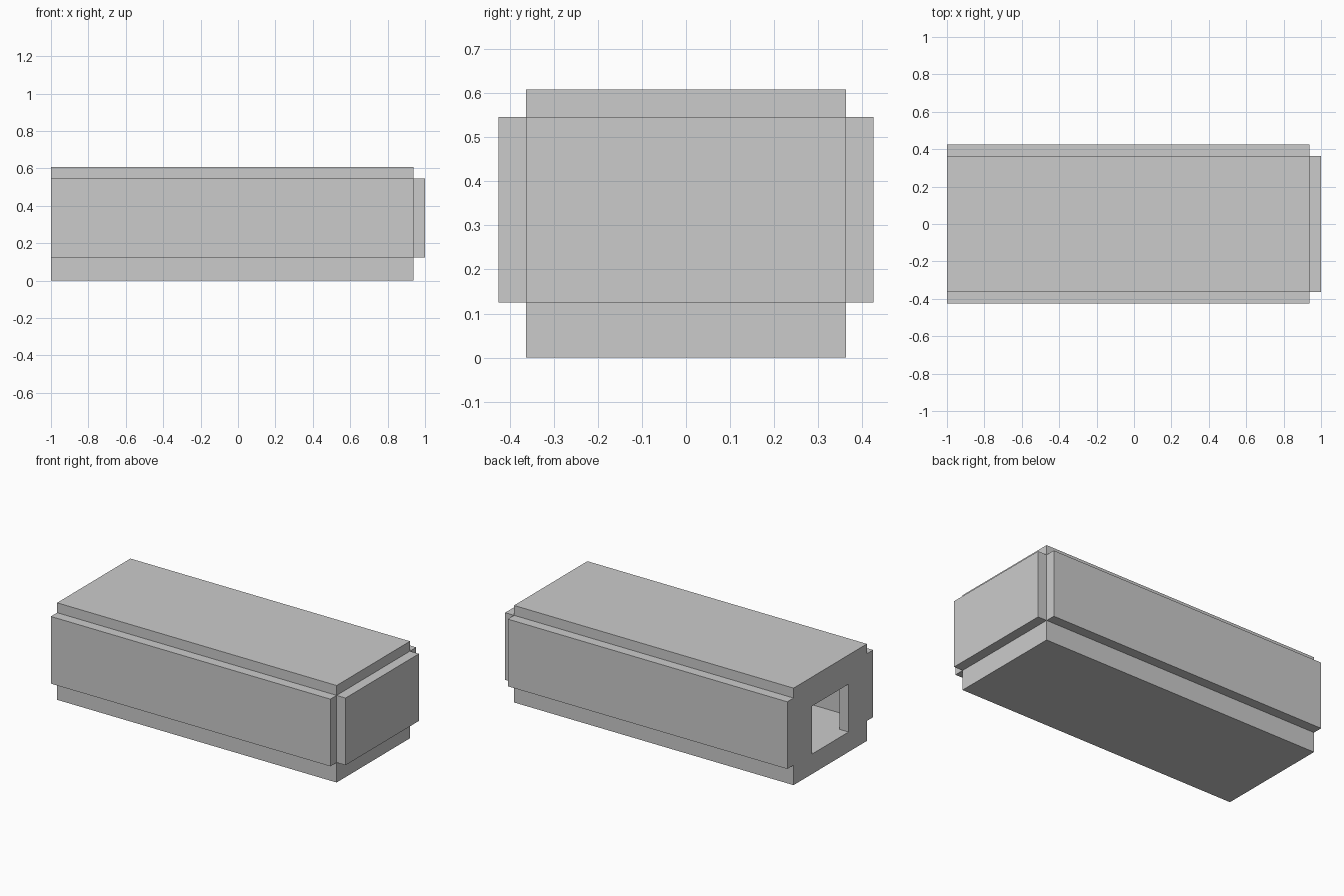
import bpy, bmesh

if "Cube" in bpy.data.objects:
    bpy.data.objects.remove(bpy.data.objects["Cube"])

X0, X1 = -1.0, 0.938      # open length of the room
HW = 0.363                # inner half width
Z0, Z1 = 0.125, 0.546     # floor top, ceiling underside
T = 0.062                 # panel thickness


def finish(name, bm):
    bmesh.ops.recalc_face_normals(bm, faces=bm.faces)
    me = bpy.data.meshes.new(name)
    bm.to_mesh(me)
    bm.free()
    ob = bpy.data.objects.new(name, me)
    bpy.context.collection.objects.link(ob)
    return ob


def box(name, x, y, z):
    bm = bmesh.new()
    bmesh.ops.create_cube(bm, size=1)
    for v in bm.verts:
        for i, (a, b) in enumerate((x, y, z)):
            v.co[i] = (a + b) / 2 + v.co[i] * (b - a)
    return finish(name, bm)


# Floor slab and roof panel
box("floor", (X0, X1), (-HW, HW), (0, Z0))
box("roof", (X0, X1), (-HW, HW), (Z1, Z1 + T))

# Long side walls, set outside the floor edges
for side, s in (("front", -1), ("back", 1)):
    box(side + "_wall", (X0, X1), sorted((s * HW, s * (HW + T))), (Z0, Z1))

# Closed end wall
box("end_wall", (X1, X1 + T), (-HW, HW), (Z0, Z1))

# Entrance wall: an arch-shaped profile around the doorway, extruded inwards
DW, DZ = 0.182, 0.425
half = [(HW, Z1), (HW, Z0), (DW, Z0), (DW, DZ)]
profile = half + [(-y, z) for y, z in reversed(half)]
bm = bmesh.new()
face = bm.faces.new([bm.verts.new((X0, y, z)) for y, z in profile])
ext = bmesh.ops.extrude_face_region(bm, geom=[face], use_keep_orig=True)
bmesh.ops.translate(bm, vec=(T, 0, 0),
                    verts=[g for g in ext["geom"] if isinstance(g, bmesh.types.BMVert)])
finish("doorway_wall", bm)
